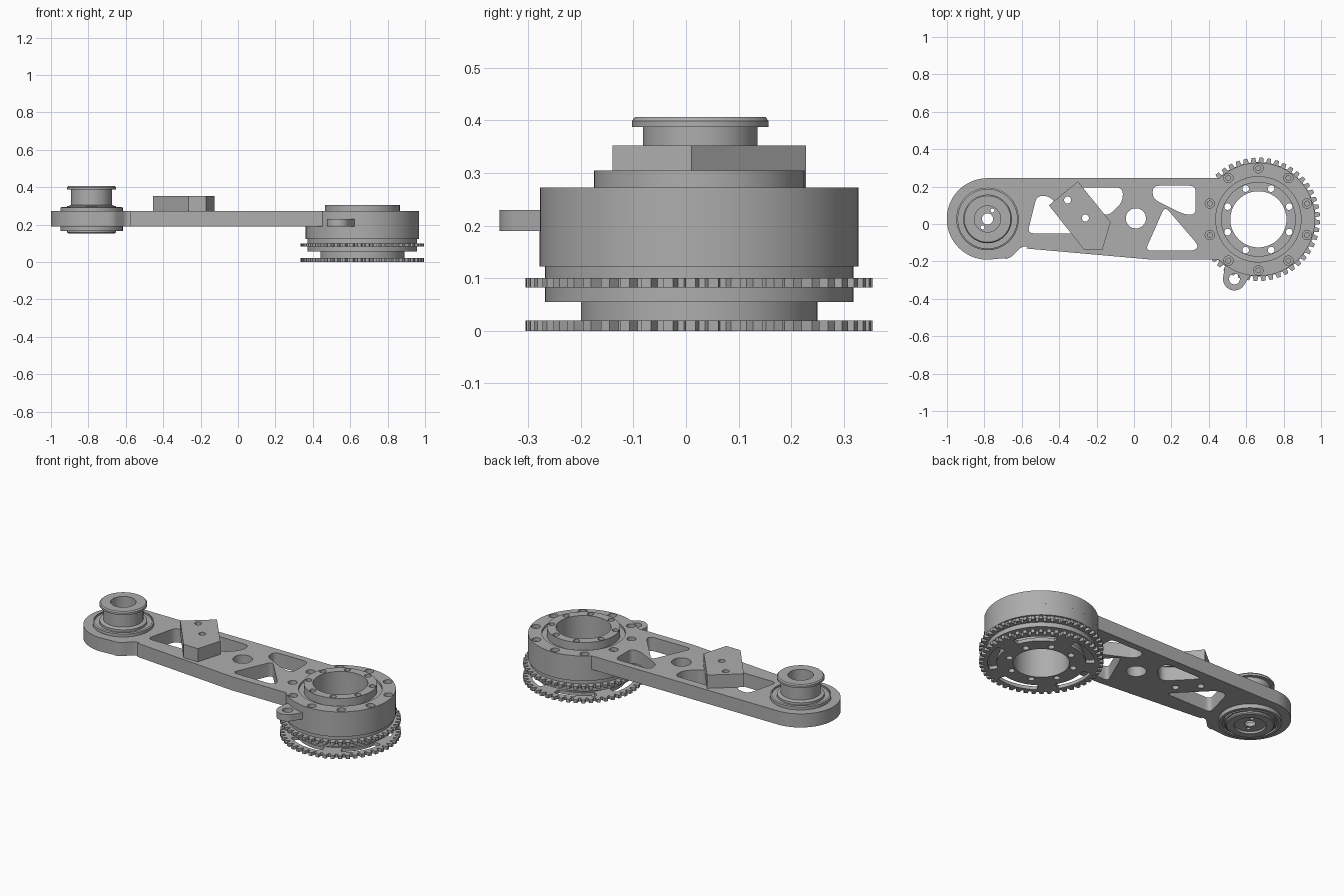
import bpy, bmesh, math
from mathutils import Vector

if "Cube" in bpy.data.objects:
    bpy.data.objects.remove(bpy.data.objects["Cube"])

steel = bpy.data.materials.new("satin grey metal")
steel.use_nodes = True
steel.diffuse_color = (0.42, 0.42, 0.42, 1)
steel.node_tree.nodes["Principled BSDF"].inputs["Base Color"].default_value = (0.42, 0.42, 0.42, 1)

HUB = Vector((0.665, 0.025))
END = Vector((-0.783, 0.027))
parts = []


def arc(c, r, a0, a1, n):
    """Points on an arc, angles in degrees, both ends included."""
    angles = [math.radians(a0 + (a1 - a0) * i / n) for i in range(n + 1)]
    return [(c[0] + r * math.cos(a), c[1] + r * math.sin(a)) for a in angles]


def circle(c, r, n=64):
    return arc(c, r, 0, 360, n)[:-1]


def bolt_circle(c, pitch, count, start, r):
    """Ring of round holes."""
    centres = arc(c, pitch, start, start + 360, count)[:-1]
    return [circle(p, r, 20) for p in centres]


def rounded(points, r, n=5):
    """Polygon with softened corners."""
    pts, out = [Vector(p) for p in points], []
    for i, c in enumerate(pts):
        ends = []
        for q in (pts[i - 1], pts[(i + 1) % len(pts)]):
            d = q - c
            ends.append(c + d.normalized() * min(r, 0.45 * d.length))
        for k in range(n + 1):
            t = k / n
            p = ends[0] * (1 - t) ** 2 + c * 2 * t * (1 - t) + ends[1] * t ** 2
            out.append((p.x, p.y))
    return out


def finish(name, mesh):
    obj = bpy.data.objects.new(name, mesh)
    bpy.context.collection.objects.link(obj)
    mesh.materials.clear()
    mesh.materials.append(steel)
    parts.append(obj)
    return obj


def plate(name, z0, z1, outline, holes=()):
    """Flat plate with holes, extruded from z0 to z1."""
    curve = bpy.data.curves.new(name + "_profile", "CURVE")
    curve.dimensions = "2D"
    curve.fill_mode = "BOTH"
    curve.extrude = (z1 - z0) / 2
    for loop in [outline, *holes]:
        spline = curve.splines.new("POLY")
        spline.points.add(len(loop) - 1)
        for pt, (x, y) in zip(spline.points, loop):
            pt.co = (x, y, 0, 1)
        spline.use_cyclic_u = True
    helper = bpy.data.objects.new(name + "_profile", curve)
    bpy.context.collection.objects.link(helper)
    graph = bpy.context.evaluated_depsgraph_get()
    mesh = bpy.data.meshes.new_from_object(helper.evaluated_get(graph))
    bpy.data.objects.remove(helper)
    bpy.data.curves.remove(curve)
    bm = bmesh.new()
    bm.from_mesh(mesh)
    bmesh.ops.remove_doubles(bm, verts=bm.verts, dist=1e-5)
    bmesh.ops.translate(bm, verts=bm.verts, vec=(0, 0, (z0 + z1) / 2))
    bmesh.ops.recalc_face_normals(bm, faces=bm.faces)
    bm.to_mesh(mesh)
    bm.free()
    return finish(name, mesh)


def lathe(name, c, profile, n=64):
    """Closed (radius, z) profile turned about a vertical axis."""
    bm = bmesh.new()
    rings = [[bm.verts.new((x, y, z)) for x, y in circle(c, r, n)] for r, z in profile]
    for i, ring in enumerate(rings):
        prev = rings[i - 1]
        for k in range(n):
            m = (k + 1) % n
            bm.faces.new((prev[k], prev[m], ring[m], ring[k]))
    bmesh.ops.recalc_face_normals(bm, faces=bm.faces)
    mesh = bpy.data.meshes.new(name)
    bm.to_mesh(mesh)
    bm.free()
    return finish(name, mesh)


def sprocket_outline(teeth=48, root=0.306, tip=0.33):
    pts, step = [], 360 / teeth
    for i in range(teeth):
        for offset, r in ((0.0, root), (0.28, root), (0.4, tip), (0.85, tip)):
            pts.append(arc(HUB, r, (i + offset) * step, 0, 1)[0])
    return pts


# Arm with weight-saving pockets, merged with the upper hub disc
arm_outline = (arc(HUB, 0.303, -134.8, 133.4, 64) + arc(END, 0.218, 90, 270, 40)
               + rounded([(-0.70, -0.191), (-0.66, -0.18), (-0.60, -0.12), (-0.56, -0.122)], 0.02)
               + [(0.09, -0.19)])
pockets = [
    [(-0.52, 0.15), (-0.455, 0.15), (-0.26, -0.05), (-0.57, -0.05)],
    [(-0.31, 0.195), (-0.06, 0.195), (-0.06, 0.12), (-0.13, 0.05), (-0.17, 0.05)],
    [(0.10, 0.205), (0.33, 0.205), (0.33, 0.05), (0.27, 0.05), (0.10, 0.135)],
    [(0.165, 0.095), (0.345, -0.115), (0.325, -0.143), (0.06, -0.143)],
]
block_holes = [circle(p, 0.019, 20) for p in ((-0.355, 0.128), (-0.26, 0.032))]
plate("arm", 0.19, 0.272, arm_outline,
      [rounded(p, 0.035) for p in pockets] + block_holes
      + [circle((0.01, 0.03), 0.054, 40), circle(END, 0.166), circle(HUB, 0.228)]
      + bolt_circle(HUB, 0.273, 10, 18, 0.025))

# Sensor block on the diagonal web
plate("mount_block", 0.272, 0.352,
      [(-0.30, 0.228), (-0.125, 0.01), (-0.17, -0.14), (-0.265, -0.14), (-0.455, 0.10)],
      block_holes)

# Counterbored bolt seats around the hub
for i, p in enumerate(arc(HUB, 0.273, 18, 378, 10)[:-1]):
    plate(f"bolt_seat_{i + 1}", 0.19, 0.25, circle(p, 0.0255, 20), [circle(p, 0.013, 16)])

# Hub housing, bearing sleeve and spacers
rim_holes = bolt_circle(HUB, 0.273, 10, 18, 0.013)
sleeve_holes = bolt_circle(HUB, 0.178, 8, 22.5, 0.018)
bore = circle(HUB, 0.15)
plate("hub_housing", 0.122, 0.19, circle(HUB, 0.303), [circle(HUB, 0.2)] + rim_holes)
plate("groove_floor", 0.19, 0.258, circle(HUB, 0.2285), [circle(HUB, 0.2)])
plate("hub_sleeve", 0.055, 0.305, circle(HUB, 0.2), [bore] + sleeve_holes)
plate("upper_spacer", 0.10, 0.122, circle(HUB, 0.293), [circle(HUB, 0.2)])
plate("middle_spacer", 0.055, 0.082, circle(HUB, 0.293), [circle(HUB, 0.2)])
plate("lower_spacer", 0.02, 0.055, circle(HUB, 0.225), [bore] + sleeve_holes)

# Two toothed sprockets, the lower one with curved slots
plate("upper_sprocket", 0.082, 0.10, sprocket_outline(), [circle(HUB, 0.2)])
slots = []
for i in range(5):
    a = 18 + 72 * i
    slots.append(rounded(arc(HUB, 0.285, a, a + 50, 14) + arc(HUB, 0.237, a + 50, a, 14), 0.02, 3))
plate("lower_sprocket", 0.0, 0.02, sprocket_outline(), [bore] + sleeve_holes + slots)

# Side lug with an eye
EYE = (0.537, -0.294)
plate("side_lug", 0.19, 0.23,
      arc(EYE, 0.061, 170, 325, 24) + [(0.63, -0.262), (0.56, -0.24), (0.488, -0.21)],
      [circle(EYE, 0.029, 28)])

# Belt pulley turned in one piece, with a grooved underside
lathe("pulley", END, [
    (0.07, 0.18), (0.085, 0.18), (0.085, 0.152), (0.125, 0.152), (0.130, 0.157),
    (0.130, 0.166), (0.140, 0.166), (0.140, 0.178), (0.150, 0.178), (0.150, 0.166),
    (0.167, 0.166), (0.167, 0.290), (0.158, 0.294), (0.158, 0.284), (0.130, 0.284),
    (0.130, 0.298), (0.109, 0.304), (0.109, 0.387), (0.130, 0.387), (0.130, 0.399),
    (0.124, 0.406), (0.07, 0.406)])
plate("pulley_floor", 0.165, 0.19, circle(END, 0.086),
      [circle(END, 0.03, 32)] + bolt_circle(END, 0.052, 2, 60, 0.011))

# Smooth round walls, crisp edges
bpy.ops.object.select_all(action="DESELECT")
for obj in parts:
    obj.select_set(True)
bpy.context.view_layer.objects.active = parts[0]
bpy.ops.object.shade_smooth_by_angle(angle=math.radians(25))
